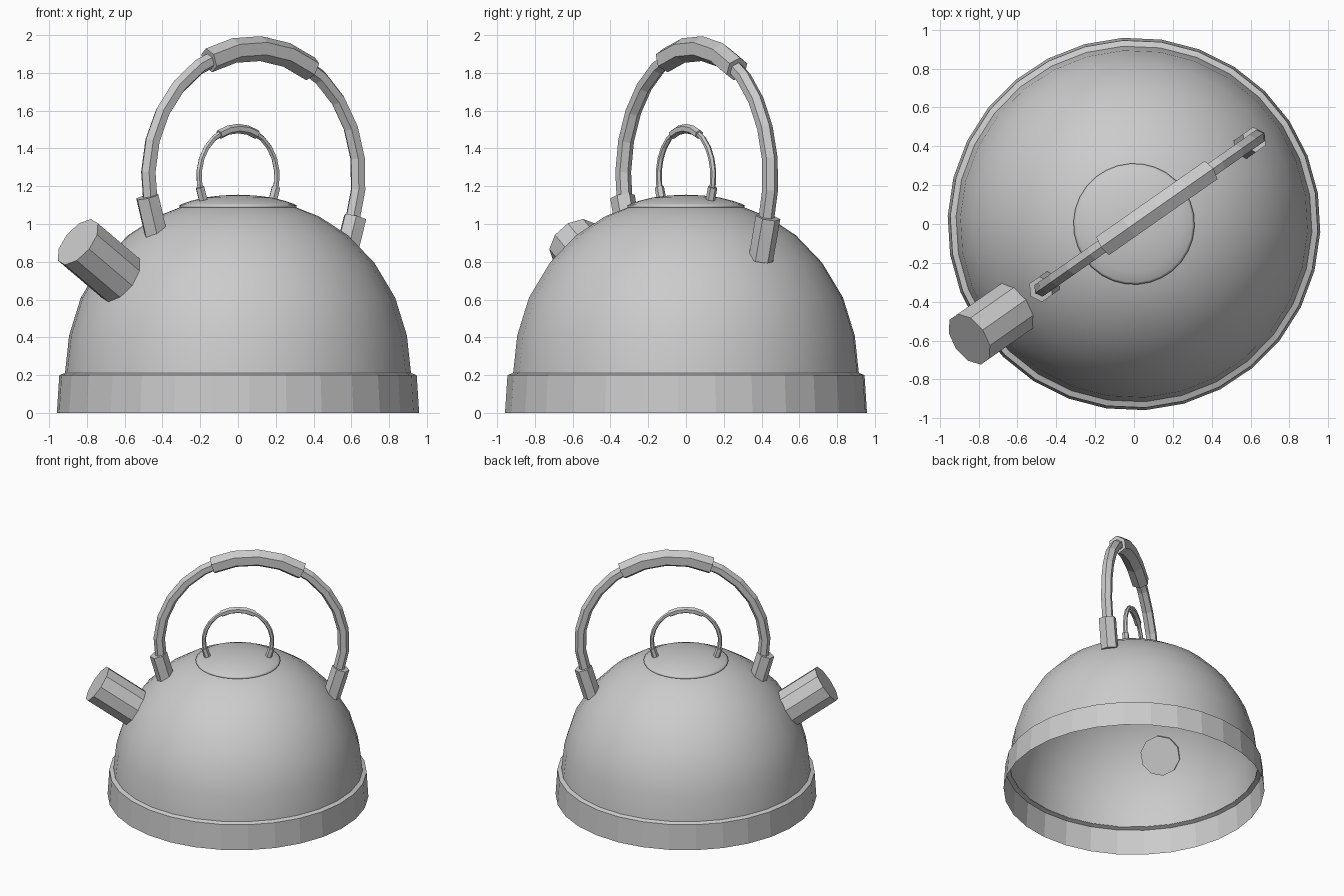
import bpy, bmesh, math
from mathutils import Vector

cube = bpy.data.objects.get("Cube")
if cube:
    bpy.data.objects.remove(cube)

grey = bpy.data.materials.new("plain_grey")
grey.use_nodes = True
grey.diffuse_color = (0.6, 0.6, 0.6, 1)
grey.node_tree.nodes["Principled BSDF"].inputs["Base Color"].default_value = (0.6, 0.6, 0.6, 1)

# Spout and handles lie in one upright plane turned by this angle
AXIS = math.radians(35)
ALONG = Vector((math.cos(AXIS), math.sin(AXIS), 0))
SIDE = Vector((-math.sin(AXIS), math.cos(AXIS), 0))
UP = Vector((0, 0, 1))


def finish(name, bm, smooth=False, closed=True):
    if closed:
        bmesh.ops.recalc_face_normals(bm, faces=bm.faces)
    for f in bm.faces:
        f.smooth = smooth
    mesh = bpy.data.meshes.new(name)
    bm.to_mesh(mesh)
    bm.free()
    mesh.materials.append(grey)
    obj = bpy.data.objects.new(name, mesh)
    bpy.context.collection.objects.link(obj)
    return obj


def lathe(name, profile, smooth, sides=30):
    """Spin an (r, z) profile, listed from the bottom up, around z."""
    bm = bmesh.new()
    rows = []
    for r, z in profile:
        if r == 0:
            rows.append([bm.verts.new((0, 0, z))] * sides)
            continue
        angles = [math.radians(9.5) + math.tau * j / sides for j in range(sides)]
        rows.append([bm.verts.new((r * math.cos(a), r * math.sin(a), z)) for a in angles])
    for low, high in zip(rows, rows[1:]):
        for j in range(sides):
            k = (j + 1) % sides
            if high[j] is high[k]:
                bm.faces.new((low[j], low[k], high[j]))
            else:
                bm.faces.new((low[j], low[k], high[k], high[j]))
    return finish(name, bm, smooth, closed=False)


def sweep(name, path, radius, sides=6):
    """Capped prism tube along an (s, z) path in the handle plane."""
    bm = bmesh.new()
    pts = [ALONG * s + UP * z for s, z in path]
    rows = []
    for i, p in enumerate(pts):
        t = (pts[min(i + 1, len(pts) - 1)] - pts[max(i - 1, 0)]).normalized()
        n = SIDE.cross(t)
        rows.append([bm.verts.new(p + radius * (n * math.cos(a) + SIDE * math.sin(a)))
                     for a in (math.tau * j / sides for j in range(sides))])
    for a, b in zip(rows, rows[1:]):
        for j in range(sides):
            k = (j + 1) % sides
            bm.faces.new((a[j], a[k], b[k], b[j]))
    bm.faces.new(rows[0])
    bm.faces.new(rows[-1])
    return finish(name, bm)


def arc(s, z, radius, start, end, steps):
    angles = [math.radians(start + (end - start) * i / steps) for i in range(steps + 1)]
    return [(s + radius * math.cos(a), z + radius * math.sin(a)) for a in angles]


# Body: open base band with a lip, and the smooth dome
lathe("base_band", [(0.96, 0), (0.947, 0.2), (0.915, 0.212)], False)
lathe("body_dome", [(0.917, 0.21), (0.895, 0.41), (0.833, 0.61), (0.722, 0.795),
                    (0.583, 0.94), (0.43, 1.04), (0.29, 1.095), (0.14, 1.12), (0, 1.13)], True)

# Lid with rounded rim
lathe("lid", [(0.29, 1.08), (0.308, 1.085), (0.312, 1.097), (0.3, 1.105), (0.25, 1.122),
              (0.18, 1.14), (0.09, 1.151), (0, 1.155)], True)

# Spout, slanting up and outward
sweep("spout", [(-0.74, 0.70), (-1.035, 0.905)], 0.148, 10)

# Main handle, grip and mounts
sweep("handle", arc(0.1, 1.25, 0.68, 192, -20, 15), 0.042)
sweep("handle_grip", arc(0.1, 1.25, 0.68, 115, 57, 4), 0.066)
sweep("front_handle_mount", [(-0.525, 0.93), (-0.586, 1.145)], 0.066)
sweep("rear_handle_mount", [(0.69, 0.81), (0.757, 1.035)], 0.066)

# Lid handle, grip and mounts
sweep("lid_handle", arc(0, 1.255, 0.252, 205, -25, 15), 0.016)
sweep("lid_handle_grip", arc(0, 1.255, 0.25, 119, 61, 4), 0.025)
for label, sign in (("front", -1), ("rear", 1)):
    sweep(label + "_lid_handle_mount", [(sign * 0.22, 1.11), (sign * 0.246, 1.195)], 0.025)
